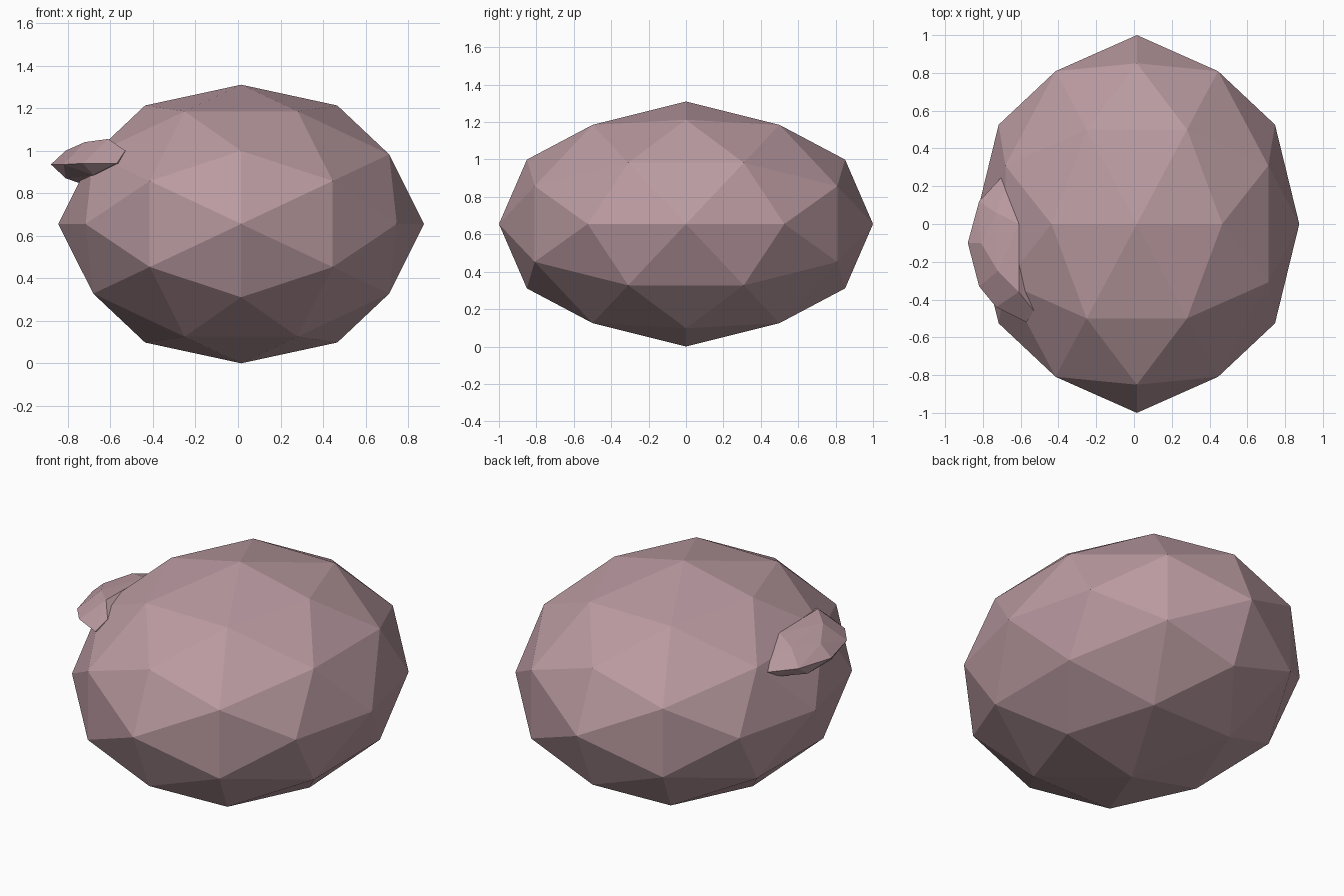
import bpy, bmesh
from itertools import combinations
from mathutils import Vector

if "Cube" in bpy.data.objects:
    bpy.data.objects.remove(bpy.data.objects["Cube"])

mauve = bpy.data.materials.new("dusty mauve")
mauve.diffuse_color = (0.49, 0.325, 0.355, 1)
mauve.use_nodes = True
mauve.node_tree.nodes["Principled BSDF"].inputs["Base Color"].default_value = mauve.diffuse_color


def hull_object(name, points):
    """Flat-shaded convex solid around the given points."""
    bm = bmesh.new()
    for p in points:
        bm.verts.new(p)
    res = bmesh.ops.convex_hull(bm, input=bm.verts[:])
    spare = set(res["geom_interior"] + res["geom_unused"])
    spare = [v for v in spare if isinstance(v, bmesh.types.BMVert)]
    bmesh.ops.delete(bm, geom=spare, context='VERTS')
    bmesh.ops.recalc_face_normals(bm, faces=bm.faces[:])
    mesh = bpy.data.meshes.new(name)
    bm.to_mesh(mesh)
    bm.free()
    mesh.materials.append(mauve)
    obj = bpy.data.objects.new(name, mesh)
    bpy.context.collection.objects.link(obj)
    return obj


# Body: once-subdivided icosahedron standing on an edge midpoint, stretched
phi = (1 + 5 ** 0.5) / 2
corners = []
for a in (-1, 1):
    for b in (-phi, phi):
        corners += [Vector((a, 0, b)), Vector((b, a, 0)), Vector((0, b, a))]
mids = [p + q for p, q in combinations(corners, 2) if (p - q).length < 2.1]
sphere = [p.normalized() for p in corners + mids]
hull_object("body", [(0.015 + 0.86 * p.x, p.y, 0.655 + 0.655 * p.z)
                     for p in sphere])

# Side lump: flattened pebble half sunk into the left side
rim = [(-0.69, 0.26, 0.935), (-0.82, 0.12, 0.94), (-0.88, -0.10, 0.935),
       (-0.82, -0.33, 0.935), (-0.73, -0.44, 0.94), (-0.57, -0.52, 0.94)]
upper = [(-0.67, 0.22, 0.97), (-0.73, 0.06, 1.02), (-0.81, -0.10, 1.00),
         (-0.72, -0.25, 1.04), (-0.61, -0.36, 1.055), (-0.61, 0.0, 1.05),
         (-0.53, -0.46, 1.00)]
lower = [(-0.70, 0.20, 0.89), (-0.81, 0.02, 0.87), (-0.74, -0.12, 0.845),
         (-0.81, -0.20, 0.87), (-0.68, -0.40, 0.885)]
buried = [(-0.50, 0.10, 0.93), (-0.50, -0.20, 0.90), (-0.50, -0.42, 0.94)]
hull_object("side_lump", rim + upper + lower + buried)
